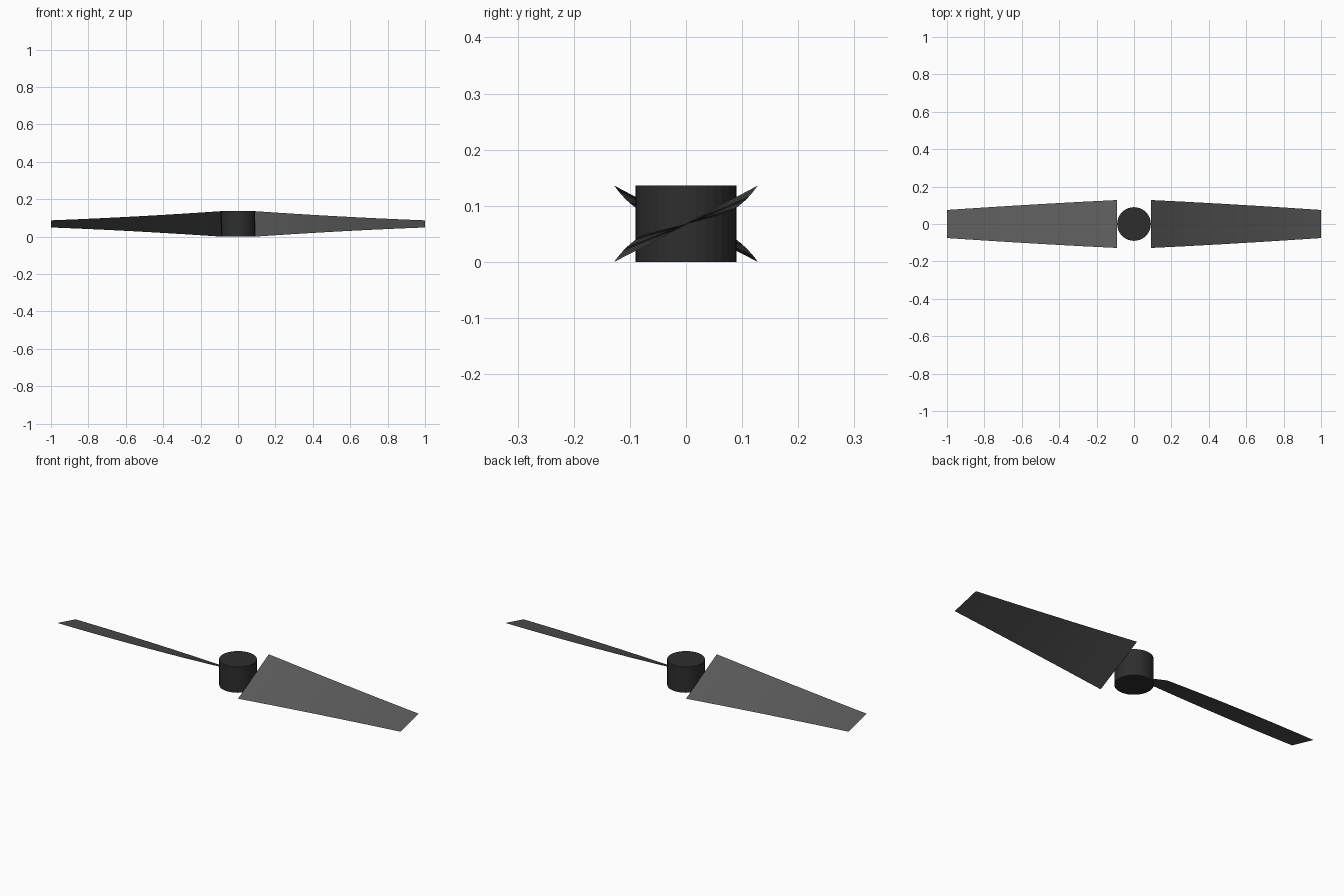
import bpy, bmesh, math
from mathutils import Matrix

if "Cube" in bpy.data.objects:
    bpy.data.objects.remove(bpy.data.objects["Cube"])

MID_Z = 0.068      # height of the blade axis
HUB_R = 0.09
SEGMENTS = 10


def material(name, grey):
    m = bpy.data.materials.new(name)
    m.diffuse_color = (grey, grey, grey, 1)
    m.use_nodes = True
    m.node_tree.nodes["Principled BSDF"].inputs["Base Color"].default_value = m.diffuse_color
    return m


def add_object(name, bm, mat):
    mesh = bpy.data.meshes.new(name)
    bm.to_mesh(mesh)
    bm.free()
    mesh.materials.append(mat)
    obj = bpy.data.objects.new(name, mesh)
    bpy.context.collection.objects.link(obj)
    return obj


blade_grey = material("blade_grey", 0.1)
hub_black = material("hub_black", 0.027)

# Hub: flat-sided cylinder
bm = bmesh.new()
bmesh.ops.create_cone(bm, cap_ends=True, segments=32, radius1=HUB_R, radius2=HUB_R,
                      depth=2 * MID_Z, matrix=Matrix.Translation((0, 0, MID_Z)))
add_object("hub", bm, hub_black)


# Blade: thin tapered sheet whose pitch eases off toward the tip
def blade(name, turn):
    bm = bmesh.new()
    rows = []
    for i in range(SEGMENTS + 1):
        t = i / SEGMENTS
        x = HUB_R + (1 - HUB_R) * t
        half = 0.145 + (0.0775 - 0.145) * t
        pitch = math.radians(28 + (14.2 - 28) * t)
        y, z = half * math.cos(pitch), half * math.sin(pitch)
        rows.append([bm.verts.new((x, s * y, MID_Z + s * z)) for s in (-1, 1)])
    for a, b in zip(rows, rows[1:]):
        bm.faces.new((a[0], b[0], b[1], a[1]))
    bmesh.ops.rotate(bm, verts=bm.verts, cent=(0, 0, 0),
                     matrix=Matrix.Rotation(turn, 3, 'Z'))
    add_object(name, bm, blade_grey)


blade("right_blade", 0)
blade("left_blade", math.pi)
